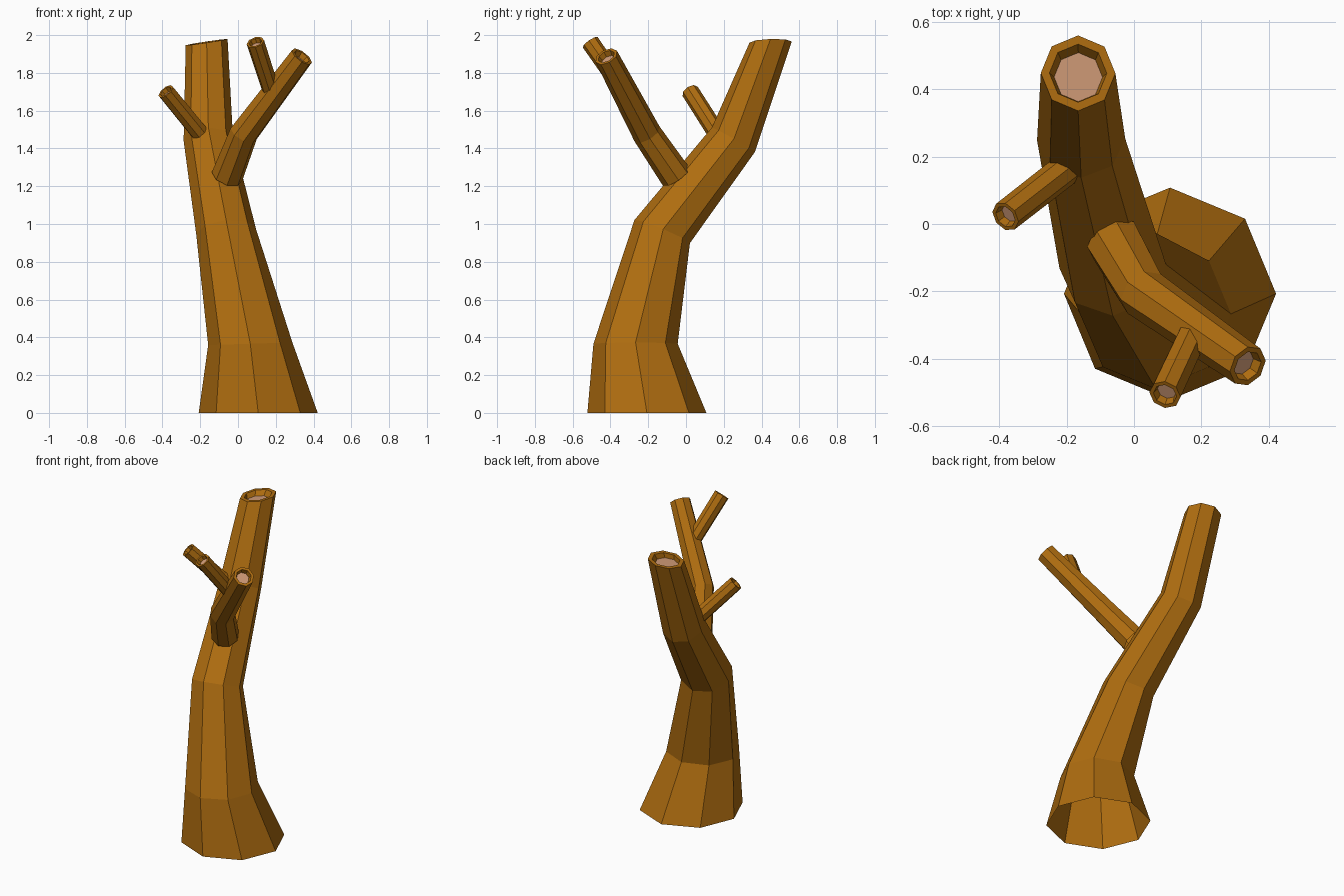
import bpy, bmesh, math
from mathutils import Vector

if "Cube" in bpy.data.objects:
    bpy.data.objects.remove(bpy.data.objects["Cube"])

SIDES = 8


def make_material(name, color):
    mat = bpy.data.materials.new(name)
    mat.use_nodes = True
    mat.diffuse_color = color
    mat.node_tree.nodes["Principled BSDF"].inputs["Base Color"].default_value = color
    return mat


bark = make_material("brown_bark", (0.43, 0.153, 0.005, 1))
wood = make_material("pale_cut_wood", (0.62, 0.32, 0.18, 1))


def add_ring(bm, center, normal, radius):
    """Octagon around a centre, first corner towards +x."""
    n = Vector(normal).normalized()
    u = Vector((1, 0, 0))
    u = (u - n * n.dot(u)).normalized()
    v = n.cross(u)
    steps = [math.tau * i / SIDES for i in range(SIDES)]
    return [bm.verts.new(Vector(center) + radius * (u * math.cos(a) + v * math.sin(a)))
            for a in steps]


def make_limb(name, stations, depth, rim=0.74, cut=0.62, normals=None):
    """Tapered tube through (centre, radius) stations with a hollowed cut end."""
    points = [Vector(p) for p, r in stations]
    dirs = [(b - a).normalized() for a, b in zip(points, points[1:])]
    if normals is None:
        normals = [dirs[0]] + [a + b for a, b in zip(dirs, dirs[1:])] + [dirs[-1]]
    bm = bmesh.new()
    rings = [add_ring(bm, p, n, r) for (p, r), n in zip(stations, normals)]
    # Rim and recessed end
    tip, tip_radius = points[-1], stations[-1][1]
    rings.append(add_ring(bm, tip, normals[-1], tip_radius * rim))
    rings.append(add_ring(bm, tip - dirs[-1] * depth, normals[-1], tip_radius * cut))
    for low, high in zip(rings, rings[1:]):
        for i in range(SIDES):
            j = (i + 1) % SIDES
            bm.faces.new((low[i], low[j], high[j], high[i]))
    bm.faces.new(rings[-1]).material_index = 1
    mesh = bpy.data.meshes.new(name)
    bm.to_mesh(mesh)
    bm.free()
    mesh.materials.append(bark)
    mesh.materials.append(wood)
    obj = bpy.data.objects.new(name, mesh)
    bpy.context.collection.objects.link(obj)
    return obj


# Leaning trunk, open at the foot
make_limb("trunk", [
    ((0.107, -0.207, 0), 0.315),
    ((0.065, -0.267, 0.366), 0.223),
    ((-0.063, -0.126, 0.96), 0.159),
    ((-0.157, 0.251, 1.446), 0.131),
    ((-0.166, 0.448, 1.963), 0.112),
], 0.033, rim=0.77, cut=0.65, normals=[
    (0, 0, 1), (-0.03, 0, 1), (-0.1, 0.42, 1), (-0.05, 0.57, 1), (-0.15, -0.03, 1)])

# Bent front branch
make_limb("front_branch", [
    ((-0.058, -0.053, 1.252), 0.085),
    ((0.03, -0.207, 1.478), 0.077),
    ((0.338, -0.422, 1.887), 0.064),
], 0.03)

# Small twig growing from the front branch
make_limb("upper_twig", [
    ((0.182, -0.315, 1.685), 0.046),
    ((0.092, -0.507, 1.962), 0.048),
], 0.025)

# Small twig on the side of the trunk
make_limb("side_twig", [
    ((-0.205, 0.16, 1.485), 0.048),
    ((-0.382, 0.022, 1.702), 0.047),
], 0.025)
